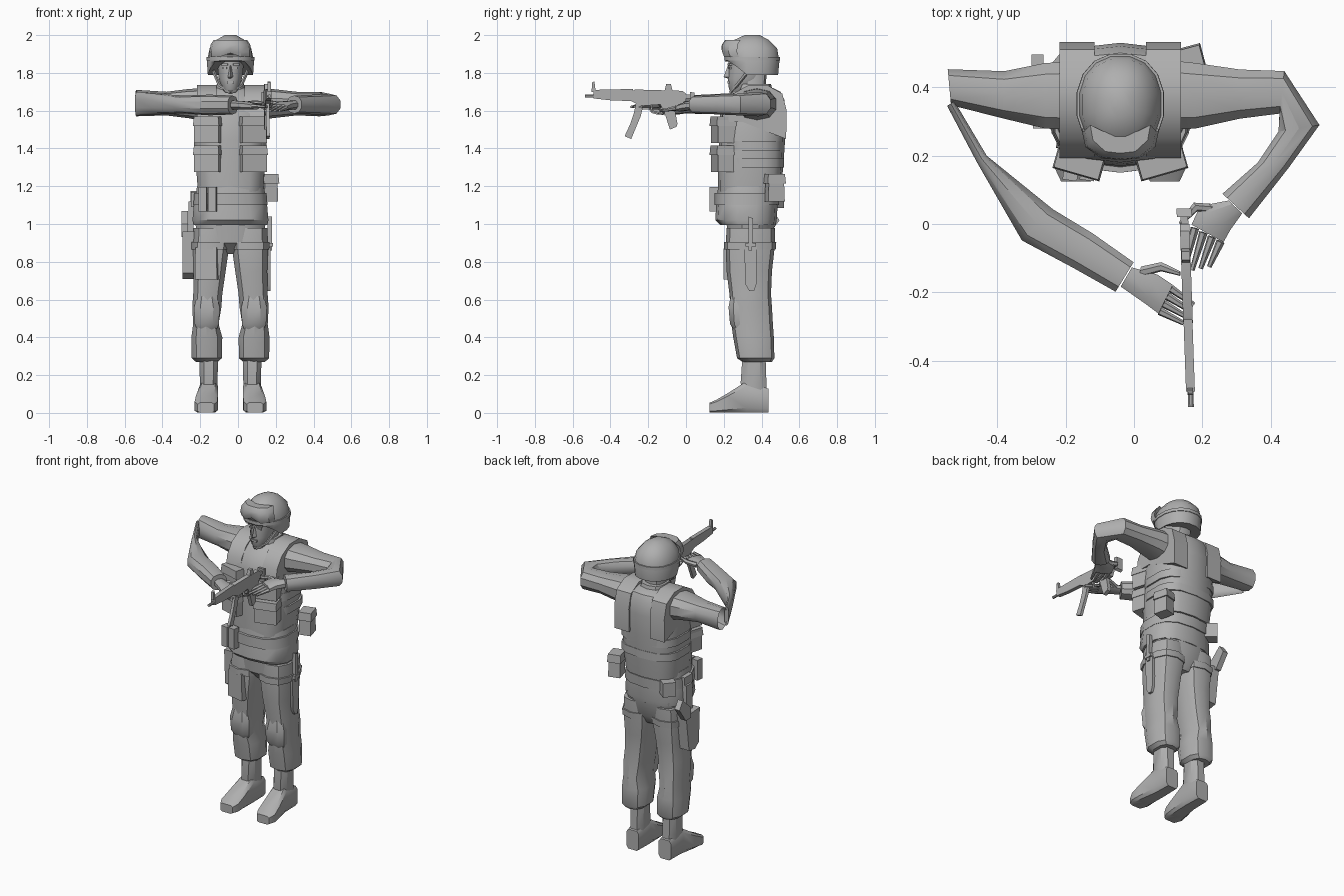
import bpy, bmesh, math
from mathutils import Vector, Matrix

CX = -0.04  # body centre line
grey = bpy.data.materials.new("plain grey")
grey.diffuse_color = (0.43, 0.43, 0.43, 1)


def finish(name, bm, angle=35):
    bmesh.ops.recalc_face_normals(bm, faces=bm.faces)
    me = bpy.data.meshes.new(name)
    bm.to_mesh(me)
    bm.free()
    me.materials.append(grey)
    ob = bpy.data.objects.new(name, me)
    bpy.context.collection.objects.link(ob)
    bpy.ops.object.select_all(action='DESELECT')
    ob.select_set(True)
    bpy.context.view_layer.objects.active = ob
    bpy.ops.object.shade_smooth_by_angle(angle=math.radians(angle))
    return ob


def oval(c, u, v, n, p):
    pts = []
    for i in range(n):
        t = 2 * math.pi * (i + 0.5) / n
        a, b = math.cos(t), math.sin(t)
        pts.append(c + u * math.copysign(abs(a) ** (2 / p), a) + v * math.copysign(abs(b) ** (2 / p), b))
    return pts


def loft(name, rings, cap=True):
    bm = bmesh.new()
    vs = [[bm.verts.new(p) for p in r] for r in rings]
    n = len(vs[0])
    for r, q in zip(vs, vs[1:]):
        for i in range(n):
            bm.faces.new((r[i], r[(i + 1) % n], q[(i + 1) % n], q[i]))
    if cap:
        bm.faces.new(vs[0])
        bm.faces.new(vs[-1])
    return finish(name, bm)


def column(name, x, secs, n=12, p=2.6, cap=True):
    """Upright part: sections (z, x shift, half width, y front, y back)."""
    return loft(name, [oval(Vector((x + dx, (a + b) / 2, z)), Vector((h, 0, 0)),
                            Vector((0, (b - a) / 2, 0)), n, p) for z, dx, h, a, b in secs], cap)


def limb(name, secs, n=10, p=2.3, cap=True):
    """Level part: sections (x1, y1, x2, y2, z low, z high)."""
    return loft(name, [oval(Vector(((a + c) / 2, (b + d) / 2, (l + h) / 2)),
                            Vector(((c - a) / 2, (d - b) / 2, 0)),
                            Vector((0, 0, (h - l) / 2)), n, p) for a, b, c, d, l, h in secs], cap)


def tube(name, pts, radii, n=6):
    rings = []
    d = (Vector(pts[-1]) - Vector(pts[0])).normalized()
    u = d.orthogonal().normalized()
    for q, r in zip(pts, radii):
        rings.append(oval(Vector(q), u * r, d.cross(u) * r, n, 2))
    return loft(name, rings)


def prism(name, prof, x0, x1):
    """Side outline (y, z) extruded across x."""
    return loft(name, [[Vector((x, y, z)) for y, z in prof] for x in (x0, x1)])


def box(name, c, s, rz=0, taper=1.0, rx=0):
    bm = bmesh.new()
    bmesh.ops.create_cube(bm, size=1)
    for v in bm.verts:
        if v.co.z > 0:
            v.co.x *= taper
            v.co.y *= taper
    m = Matrix.Translation(c) @ Matrix.Rotation(math.radians(rz), 4, 'Z') @ Matrix.Rotation(math.radians(rx), 4, 'X')
    bm.transform(m @ Matrix.Diagonal((*s, 1)))
    return finish(name, bm)


# Torso: hips, jacket skirt, belt, vest
column("hips", CX, [(.84, 0, .07, .28, .42), (.90, 0, .17, .22, .46), (1.02, 0, .195, .21, .475)])
column("jacket_skirt", CX, [(.995, 0, .2, .18, .475), (1.02, 0, .205, .155, .48), (1.1, 0, .198, .16, .485),
                            (1.2, 0, .18, .17, .49)], 14)
column("belt", CX, [(1.1, 0, .2, .15, .492), (1.165, 0, .195, .15, .497)], 14)
column("vest", CX, [(1.17, 0, .175, .17, .5), (1.3, 0, .185, .17, .515), (1.45, 0, .185, .175, .525),
                    (1.58, 0, .175, .18, .53), (1.66, 0, .16, .22, .52), (1.7, 0, .13, .27, .5),
                    (1.72, 0, .08, .29, .46)], 14, 3)
for i, z in enumerate((1.3, 1.39)):
    column("vest_side_strap", CX, [(z, 0, .195, .2, .52), (z + .05, 0, .195, .2, .52)], 14, 3)
for s in (-1, 1):
    prism("shoulder_strap", [(.19, 1.54), (.2, 1.62), (.25, 1.69), (.33, 1.735), (.43, 1.735), (.51, 1.69),
                             (.533, 1.6), (.53, 1.45), (.4, 1.5), (.3, 1.54)], CX + s * .075, CX + s * .178)
    # Chest pouches with flaps
    for z in (1.345, 1.5):
        box("chest_pouch", (CX + s * .115, .2, z), (.135, .1, .14), s * 16)
        box("pouch_flap", (CX + s * .115, .197, z + .045), (.143, .11, .05), s * 16, .93)

# Belt gear
for x in (-.185, -.135):
    box("belt_pouch", (x, .15, 1.13), (.043, .045, .13), -8)
box("hip_pouch", (.165, .47, 1.19), (.075, .09, .14), 15, .9)
box("hip_pouch_flap", (.165, .47, 1.24), (.085, .1, .05), 15, .9)
box("rear_pouch", (-.19, .46, 1.13), (.09, .08, .09), -40)
box("side_pouch", (-.235, .33, 1.13), (.03, .08, .08))

# Legs and boots
for s in (-1, 1):
    x = CX + s * .125
    column("trouser_leg", x, [(.27, 0, .06, .3, .455), (.29, 0, .083, .27, .468), (.4, 0, .085, .25, .465),
                              (.47, s * .005, .07, .24, .46), (.56, 0, .08, .235, .455),
                              (.63, s * -.005, .08, .23, .45), (.75, s * -.015, .088, .215, .455),
                              (.88, s * -.022, .1, .21, .47), (.98, s * -.025, .1, .215, .47)], 10)
    column("knee_pad", x, [(.43, 0, .05, .26, .32), (.47, 0, .068, .23, .33), (.56, 0, .072, .222, .33),
                           (.62, 0, .055, .235, .32)], 8)
    column("thigh_strap", x - s * .02, [(.865, 0, .104, .2, .475), (.905, 0, .106, .2, .478)], 10)
    ax = CX + s * .115
    column("boot_shaft", ax, [(.08, 0, .046, .3, .432), (.16, 0, .05, .285, .43), (.3, 0, .052, .295, .425)], 8)
    limb("boot_foot", [(ax - .045, .437, ax + .045, .437, 0, .13), (ax - .05, .32, ax + .05, .32, 0, .17),
                       (ax + s * .01 - .06, .22, ax + s * .01 + .06, .22, 0, .105),
                       (ax + s * .015 - .062, .16, ax + s * .015 + .062, .16, 0, .07),
                       (ax + s * .015 - .045, .125, ax + s * .015 + .045, .125, 0, .055)], 8, 5)

# Thigh gear: cargo pocket, holstered pistol, sheathed knife
box("thigh_pocket", (-.165, .235, .79), (.12, .05, .17), -12, .95)
prism("holster", [(.28, .96), (.29, .74), (.33, .71), (.39, .72), (.42, .95)], -.295, -.23)
prism("pistol_grip", [(.38, .93), (.43, .93), (.495, 1.02), (.46, 1.07), (.38, 1.0)], -.3, -.265)
prism("holster_hanger", [(.31, .94), (.37, .94), (.37, 1.12), (.31, 1.12)], -.262, -.235)
prism("knife_sheath", [(.308, .88), (.315, .68), (.335, .645), (.36, .645), (.372, .68), (.375, .88)], .145, .172)
prism("knife_handle", [(.33, .86), (.35, .86), (.355, 1.03), (.33, 1.04)], .155, .18)
prism("knife_guard", [(.315, .88), (.37, .88), (.37, .9), (.315, .9)], .152, .184)

# Arms: the far forearm collapses to a thin fold at its elbow
limb("left_upper_arm", [(-.17, .27, -.17, .48, 1.54, 1.72), (-.26, .275, -.26, .475, 1.56, 1.715),
                        (-.38, .305, -.38, .45, 1.575, 1.70), (-.535, .345, -.545, .455, 1.57, 1.71)], cap=False)
limb("left_forearm", [(-.547, .345, -.525, .36, 1.575, 1.70), (-.46, .18, -.43, .2, 1.58, 1.69),
                      (-.33, -.05, -.235, .045, 1.585, 1.68), (-.18, -.13, -.12, -.025, 1.575, 1.685),
                      (-.055, -.2, 0, -.11, 1.58, 1.68)])
limb("right_upper_arm", [(.09, .27, .09, .485, 1.54, 1.72), (.18, .275, .18, .475, 1.56, 1.715),
                         (.31, .305, .31, .455, 1.575, 1.70), (.425, .32, .44, .45, 1.57, 1.70),
                         (.42, .27, .545, .29, 1.575, 1.69), (.36, .18, .455, .165, 1.58, 1.685),
                         (.257, .09, .338, .015, 1.585, 1.68)])
# Hands with fingers
limb("left_hand", [(-.04, -.185, -.005, -.125, 1.605, 1.655), (.03, -.235, .07, -.145, 1.605, 1.65),
                   (.07, -.265, .115, -.175, 1.605, 1.64)], 8)
limb("right_hand", [(.275, .07, .318, .03, 1.605, 1.655), (.19, .055, .285, -.02, 1.6, 1.65),
                    (.165, .0, .265, -.055, 1.595, 1.635)], 8)
for i in range(4):
    a, b = (.075 + .011 * i, -.255 + .022 * i, 1.625), (.145 + .01 * i, -.29 + .018 * i, 1.62)
    tube("left_finger", [a, b], [.012, .007])
    a, b = (.178 + .025 * i, -.012 - .013 * i, 1.615), (.145 + .025 * i, -.14 + .005 * i, 1.6)
    tube("right_finger", [a, b], [.013, .007])
tube("left_thumb", [(.02, -.14, 1.63), (.08, -.125, 1.64), (.135, -.145, 1.645)], [.016, .014, .007])
tube("right_thumb", [(.23, .045, 1.63), (.18, .05, 1.64), (.135, .0, 1.645)], [.016, .014, .007])

# Neck, collar, head
column("neck", CX, [(1.6, 0, .07, .27, .44), (1.72, 0, .06, .29, .42), (1.82, 0, .06, .3, .43)], 10)
column("collar", CX, [(1.66, 0, .1, .26, .47), (1.74, 0, .075, .285, .45)], 10)
column("head", CX, [(1.695, 0, .028, .24, .31), (1.715, 0, .045, .227, .36), (1.77, 0, .063, .222, .42),
                    (1.83, 0, .07, .225, .44), (1.9, 0, .072, .225, .44)], 14, 2.2)
loft("nose", [[Vector((CX + x, y, z)) for x, y in ((-w, .235), (0, t), (w, .235))]
              for z, w, t in ((1.77, .016, .22), (1.778, .018, .199), (1.84, .008, .222))])
box("lips", (CX, .226, 1.75), (.036, .012, .012))
for s in (-1, 1):
    box("brow", (CX + s * .03, .232, 1.845), (.034, .015, .01), s * 15)
    box("eye", (CX + s * .029, .233, 1.826), (.022, .012, .009), s * 15)
    tube("chin_strap", [(CX + s * .09, .33, 1.81), (CX + s * .058, .27, 1.735), (CX, .235, 1.695)], [.009] * 3, 4)

# Helmet with lower sides and back, raised brow
helmet = column("helmet", CX, [(1.79, 0, .122, .215, .49), (1.86, 0, .127, .205, .497), (1.93, 0, .112, .212, .485),
                               (1.975, 0, .075, .255, .44), (2.0, 0, .03, .31, .39)], 16, 2.2)
for v in helmet.data.vertices:
    if v.co.z < 1.8 and v.co.y < .3:
        v.co.z = 1.868 if v.co.y < .26 else 1.83
column("helmet_band", CX, [(1.865, 0, .13, .202, .5), (1.885, 0, .129, .202, .5)], 16, 2.2)
# Goggles wrap round the brow
plan = [(-.11, .27), (-.1, .225), (-.055, .192), (0, .187), (.055, .192), (.1, .225), (.11, .27), (.06, .25), (-.06, .25)]
loft("goggles", [[Vector((CX + x * k, y + dy, z + (.02 if abs(x) < .01 and z < 1.93 else 0))) for x, y in plan]
                 for z, k, dy in ((1.885, 1, .01), (1.91, 1.02, 0), (1.95, .95, .003), (1.975, .8, .02))])

# Submachine gun, skewed a little sideways
gun = [
    prism("gun_receiver", [(-.29, 1.65), (-.29, 1.7), (-.27, 1.712), (-.02, 1.705), (.0, 1.69), (.0, 1.65), (-.1, 1.635),
                           (-.24, 1.625)], -.014, .014),
    prism("gun_handguard", [(-.49, 1.665), (-.49, 1.71), (-.28, 1.715), (-.28, 1.65), (-.4, 1.655)], -.013, .013),
    tube("gun_barrel", [(0, -.535, 1.677), (0, -.48, 1.677)], [.009, .009], 8),
    prism("gun_front_sight", [(-.5, 1.7), (-.497, 1.75), (-.485, 1.755), (-.478, 1.7)], -.008, .008),
    prism("gun_rear_sight", [(-.115, 1.7), (-.105, 1.74), (-.08, 1.74), (-.07, 1.7)], -.012, .012),
    prism("gun_magazine", [(-.265, 1.64), (-.225, 1.63), (-.24, 1.57), (-.265, 1.51), (-.29, 1.45), (-.325, 1.465),
                           (-.295, 1.53), (-.275, 1.59)], -.009, .009),
    prism("gun_trigger_block", [(-.14, 1.64), (-.12, 1.6), (-.03, 1.605), (-.01, 1.65)], -.013, .013),
    prism("gun_grip", [(-.12, 1.61), (-.06, 1.61), (-.045, 1.53), (-.05, 1.515), (-.085, 1.5), (-.095, 1.53)], -.012, .012),
    prism("gun_trigger_guard", [(-.19, 1.635), (-.185, 1.595), (-.11, 1.575), (-.11, 1.583), (-.178, 1.602), (-.18, 1.635)],
          -.006, .006),
    box("gun_stock_rod", (0, .01, 1.675), (.022, .05, .02)),
    prism("gun_butt", [(.02, 1.7), (.045, 1.695), (.045, 1.62), (.03, 1.61)], -.022, .022),
]
shear = Matrix(((1, -.035, 0, .148), (0, 1, 0, 0), (0, 0, 1, 0), (0, 0, 0, 1)))
for part in gun:
    part.data.transform(shear)
